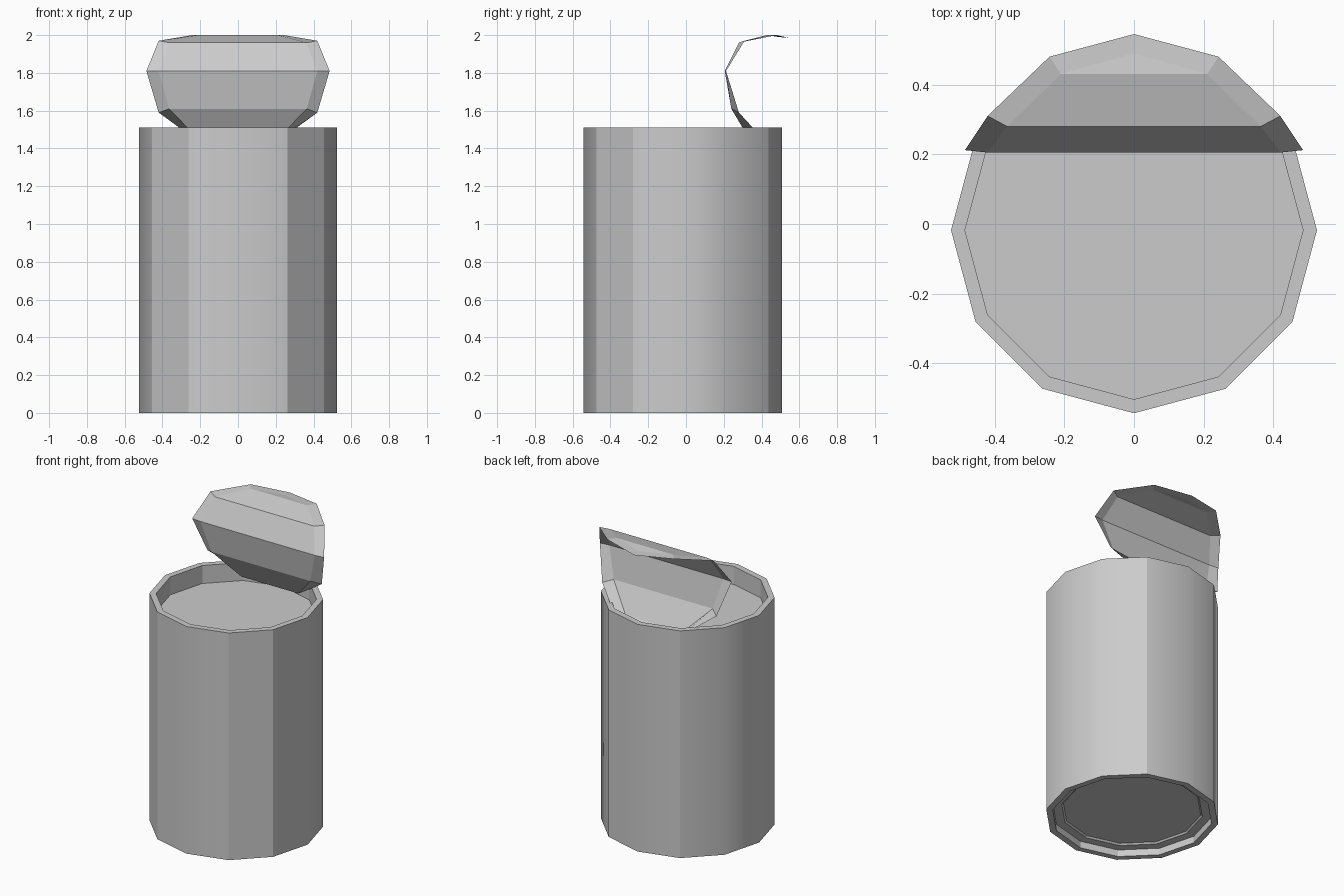
import bpy, bmesh, math

if "Cube" in bpy.data.objects:
    bpy.data.objects.remove(bpy.data.objects["Cube"], do_unlink=True)

SIDES, R_OUT, R_IN, R_DISC = 12, 0.525, 0.485, 0.42
CENTRE_Y = -0.018

metal = bpy.data.materials.new("bare metal")
metal.use_nodes = True
metal.diffuse_color = (0.6, 0.6, 0.6, 1)
metal.node_tree.nodes["Principled BSDF"].inputs["Base Color"].default_value = (0.6, 0.6, 0.6, 1)


def finish(name, bm):
    mesh = bpy.data.meshes.new(name)
    bm.to_mesh(mesh)
    bm.free()
    mesh.materials.append(metal)
    obj = bpy.data.objects.new(name, mesh)
    bpy.context.collection.objects.link(obj)
    return obj


# Can: a profile from the bottom plate, round the wall, to the recessed top
profile = [(R_DISC, 0.055), (R_DISC + 0.01, 0.045), (R_IN, 0.045), (R_IN, 0),
           (R_OUT, 0), (R_OUT, 1.51), (R_IN, 1.51), (R_IN, 1.39)]
bm = bmesh.new()
rings = []
for r, z in profile:
    rings.append([bm.verts.new((r * math.cos(math.tau * i / SIDES),
                                CENTRE_Y + r * math.sin(math.tau * i / SIDES), z))
                  for i in range(SIDES)])
for low, high in zip(rings, rings[1:]):
    for i in range(SIDES):
        j = (i + 1) % SIDES
        bm.faces.new((low[i], low[j], high[j], high[i]))
bm.faces.new(rings[0][::-1])
bm.faces.new(rings[-1])
bmesh.ops.recalc_face_normals(bm, faces=bm.faces)

# Outer wall is smooth except at a few hard corners
hard = (1 - 3, 2, 4, 7, 8, 10, 11)[1:]
wall, corner = (rings[4], rings[5]), {}
for i in range(SIDES):
    corner[frozenset((wall[0][i], wall[1][i]))] = i
for edge in bm.edges:
    i = corner.get(frozenset(edge.verts))
    edge.smooth = i is not None and i not in hard
for face in bm.faces:
    face.smooth = abs(face.normal.z) < 0.1
finish("can_body", bm)

# Lid: a twelve-sided disc with a border, curled along (y, z) rows from tip to hinge
outer_rows = [(0.545, 1.985), (0.48, 2.0), (0.31, 1.97), (0.212, 1.81),
              (0.28, 1.59), (0.40, 1.46), (0.467, 1.395)]
inner_rows = [(0.49, 1.99), (0.43, 2.0), (0.28, 1.96), (0.205, 1.81),
              (0.24, 1.61), (0.335, 1.45), (0.42, 1.405)]
bm = bmesh.new()


def lid_ring(radius, rows):
    ring = []
    for i in range(SIDES):
        y, z = rows[min(i, SIDES - i)]
        ring.append(bm.verts.new((radius * math.sin(math.tau * i / SIDES), y, z)))
    return ring


outer, inner = lid_ring(R_IN, outer_rows), lid_ring(R_DISC, inner_rows)
for i in range(SIDES):
    j = (i + 1) % SIDES
    bm.faces.new((outer[i], outer[j], inner[j], inner[i]))
bm.faces.new((inner[0], inner[1], inner[-1]))
for i in range(1, 5):
    bm.faces.new((inner[i], inner[i + 1], inner[-i - 1], inner[-i]))
bm.faces.new((inner[5], inner[6], inner[7]))
bmesh.ops.recalc_face_normals(bm, faces=bm.faces)
finish("peeled_lid", bm)
